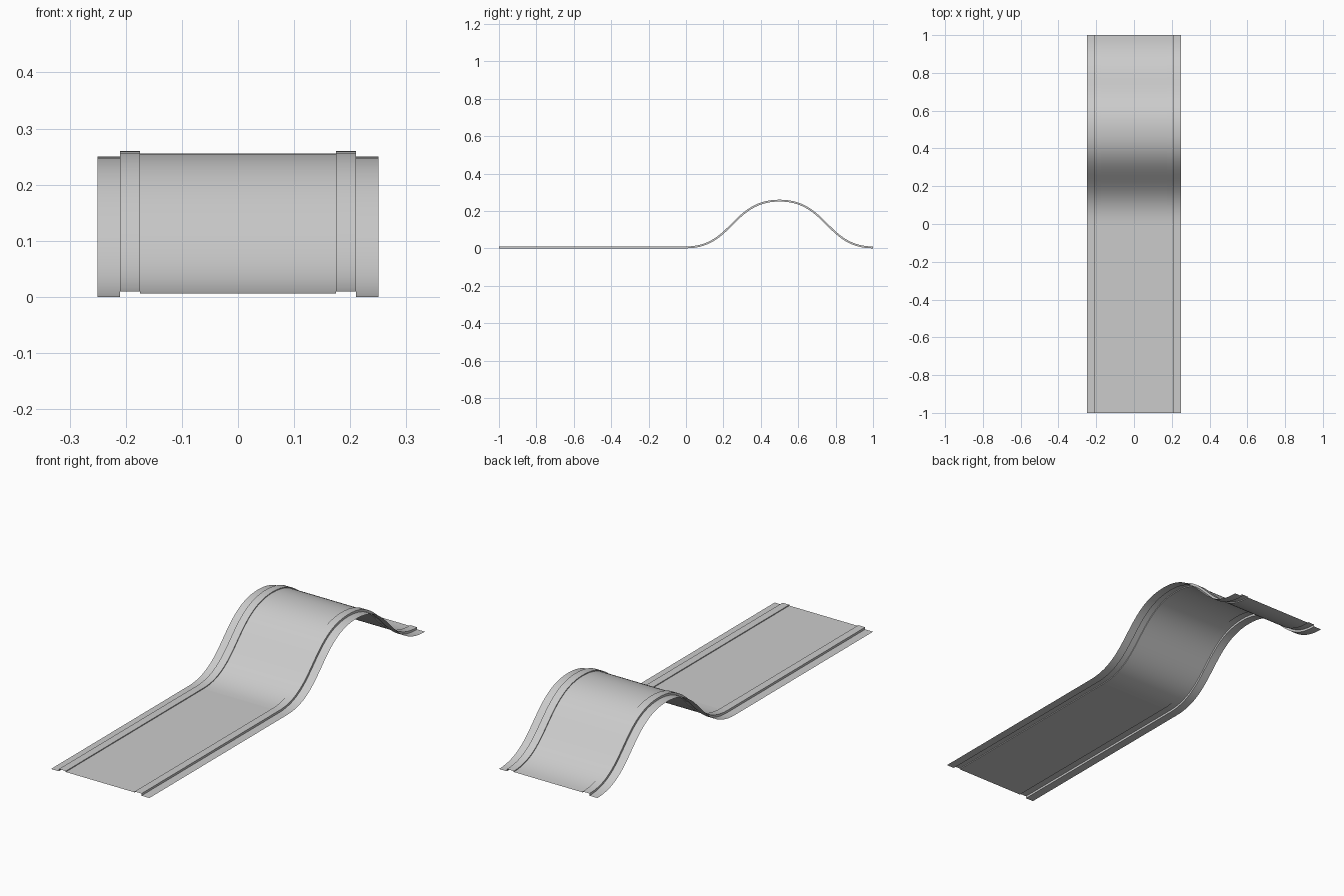
import bpy
import bmesh
import math
from mathutils import Vector

if "Cube" in bpy.data.objects:
    bpy.data.objects.remove(bpy.data.objects["Cube"])

# Right half of the thin sheet cross-section (x, height): bed, raised rail, outer flange
HALF = [(0.175, 0.006), (0.175, 0.01), (0.21, 0.01), (0.21, 0.0), (0.25, 0.0)]
PROFILE = [(-x, h) for x, h in reversed(HALF)] + HALF


def bezier(p0, p1, p2, p3, n):
    """Points and unit normals (in the y-z plane) along a cubic curve."""
    p0, p1, p2, p3 = map(Vector, (p0, p1, p2, p3))
    out = []
    for i in range(n + 1):
        t = i / n
        s = 1 - t
        p = s**3 * p0 + 3 * s * s * t * p1 + 3 * s * t * t * p2 + t**3 * p3
        d = s * s * (p1 - p0) + 2 * s * t * (p2 - p1) + t * t * (p3 - p2)
        d.normalize()
        out.append((p, Vector((-d.y, d.x))))
    return out


def sweep(name, path):
    """Sweep the track cross-section along a path as an open sheet."""
    bm = bmesh.new()
    rows = []
    for p, n in path:
        rows.append([bm.verts.new((x, p.x + n.x * h, p.y + n.y * h))
                     for x, h in PROFILE])
    for r0, r1 in zip(rows, rows[1:]):
        for k in range(len(PROFILE) - 1):
            bm.faces.new((r0[k], r0[k + 1], r1[k + 1], r1[k]))
    mesh = bpy.data.meshes.new(name)
    bm.to_mesh(mesh)
    bm.free()
    obj = bpy.data.objects.new(name, mesh)
    bpy.context.collection.objects.link(obj)
    bpy.ops.object.select_all(action='DESELECT')
    obj.select_set(True)
    bpy.context.view_layer.objects.active = obj
    bpy.ops.object.shade_smooth_by_angle(angle=math.radians(30))
    return obj


# Flat straight section
up = Vector((0, 1))
sweep("flat_track", [(Vector((-1, 0)), up), (Vector((0, 0)), up)])

# Humped section: rise, then fall
rise = bezier((0, 0), (0.25, 0), (0.25, 0.25), (0.5, 0.25), 28)
fall = bezier((0.5, 0.25), (0.75, 0.25), (0.75, 0), (1, 0), 28)
sweep("hump_track", rise + fall[1:])
